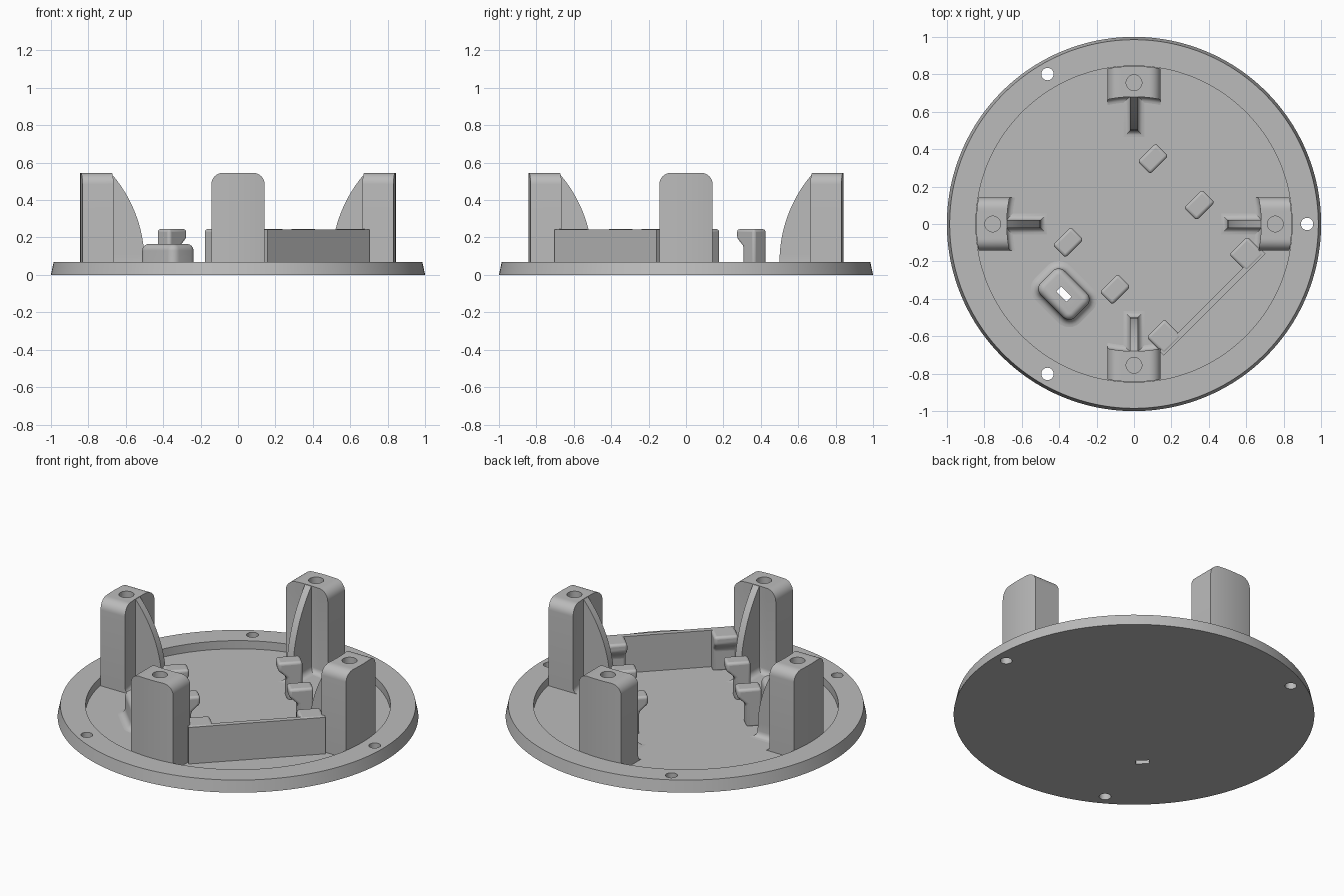
import bpy, bmesh
from math import sin, cos, pi, sqrt, radians

if "Cube" in bpy.data.objects:
    bpy.data.objects.remove(bpy.data.objects["Cube"])

FLOOR, RIM, TOP, CLIP_TOP = 0.02, 0.07, 0.545, 0.245

grey = bpy.data.materials.new("plain grey")
grey.use_nodes = True
grey.diffuse_color = (0.5, 0.5, 0.5, 1)
grey.node_tree.nodes["Principled BSDF"].inputs["Base Color"].default_value = grey.diffuse_color


def loft(name, rings, angle=0):
    """Skin a stack of equal-length rings, cap both ends, turn about z."""
    bm = bmesh.new()
    rows = [[bm.verts.new(p) for p in ring] for ring in rings]
    n = len(rows[0])
    for low, high in zip(rows, rows[1:]):
        for i in range(n):
            j = (i + 1) % n
            bm.faces.new((low[i], low[j], high[j], high[i]))
    bm.faces.new(rows[0][::-1])
    bm.faces.new(rows[-1])
    bmesh.ops.recalc_face_normals(bm, faces=bm.faces)
    mesh = bpy.data.meshes.new(name)
    bm.to_mesh(mesh)
    bm.free()
    mesh.materials.append(grey)
    ob = bpy.data.objects.new(name, mesh)
    bpy.context.collection.objects.link(ob)
    ob.rotation_euler.z = radians(angle)
    return ob


def activate(ob):
    bpy.ops.object.select_all(action='DESELECT')
    ob.select_set(True)
    bpy.context.view_layer.objects.active = ob


def smooth(ob):
    activate(ob)
    bpy.ops.object.shade_smooth_by_angle(angle=radians(32))


def cut(ob, cutter):
    bpy.context.view_layer.update()
    mod = ob.modifiers.new("cut", 'BOOLEAN')
    mod.object, mod.solver = cutter, 'EXACT'
    activate(ob)
    bpy.ops.object.modifier_apply(modifier=mod.name)
    bpy.data.objects.remove(cutter)


def bevel(ob, width):
    mod = ob.modifiers.new("rounding", 'BEVEL')
    mod.width, mod.segments = width, 4
    smooth(ob)


def circle(r, z, n=32, x=0):
    return [(x + r * cos(2 * pi * i / n), r * sin(2 * pi * i / n), z) for i in range(n)]


def rect(x0, x1, half, z):
    return [(x0, -half, z), (x1, -half, z), (x1, half, z), (x0, half, z)]


def rounded_rect(cx, a, b, r, z):
    pts = []
    for k, (sx, sy) in enumerate([(1, 1), (-1, 1), (-1, -1), (1, -1)]):
        for i in range(7):
            t = (k + i / 6) * pi / 2
            pts.append((cx + sx * (a - r) + r * cos(t), sy * (b - r) + r * sin(t), z))
    return pts


def foot(r, n=5):
    """Concave fillet: (spread, height) pairs rising from the floor."""
    return [(r * (1 - sin(t)), FLOOR + r * (1 - cos(t)))
            for t in (pi / 2 * i / n for i in range(n + 1))]


def drill(r, x, z0, z1, angle=0):
    return loft("drill", [circle(r, z0, x=x), circle(r, z1, x=x)], angle)


def slot():
    return loft("slot", [rect(0.512, 0.548, 0.038, z) for z in (-0.1, 0.3)], 225)


# Round base plate with raised rim, three screw holes and a slot
base = loft("base_plate", [circle(r, z, 160) for r, z in
                           ((1, 0), (0.985, RIM), (0.845, RIM), (0.845, FLOOR))])
for a in (0, 120, 240):
    cut(base, drill(0.033, 0.925, -0.1, 0.2, a))
cut(base, slot())
smooth(base)


# Four posts, each with an arched rib toward the centre
def post_ring(half, spread, z):
    us = [half * (i / 8 - 1) for i in range(17)]
    inner, outer = 0.68 - spread, 0.843
    return ([(sqrt(inner ** 2 - u * u), u, z) for u in us]
            + [(sqrt(outer ** 2 - u * u), u, z) for u in reversed(us)])


def rib_ring(spread, z):
    bow = 0.717
    r = 0.5 + bow - sqrt(bow ** 2 - max(0, z - RIM) ** 2)
    return rect(r - spread, 0.7, 0.021 + spread, z)


round_r = 0.06
for side, a in (("left", 0), ("back", 90), ("right", 180), ("front", 270)):
    rings = [post_ring(0.142, g, z) for g, z in foot(0.03)]
    for i in range(9):
        t = pi / 2 * i / 8
        rings.append(post_ring(0.142 - round_r * (1 - cos(t)), 0,
                               TOP - round_r * (1 - sin(t))))
    post = loft(side + "_post", rings, a)
    cut(post, drill(0.042, 0.755, 0.25, 0.7, a))
    smooth(post)
    rings = [rib_ring(g, z) for g, z in foot(0.035)]
    rings += [rib_ring(0, RIM + (TOP - 0.002 - RIM) * i / 14) for i in range(1, 15)]
    smooth(loft(side + "_rib", rings, a))


# Hooked clips: a stem with a lip reaching toward the centre
def clip(name, angle, d0, d1, t, half):
    lip = d0 + 0.05
    profile = [(d0, CLIP_TOP), (d1, CLIP_TOP), (d1, FLOOR - 0.01),
               (lip, FLOOR - 0.01), (lip, 0.15), (d0, 0.195)]
    ob = loft(name, [[(d, y, z) for d, z in profile] for y in (t - half, t + half)], angle)
    bevel(ob, 0.016)


for name, a, t in (("back_clip", 45, 0.175), ("left_clip", 45, -0.175),
                   ("right_clip", 225, -0.18), ("front_clip", 225, 0.175)):
    clip(name, a, 0.25, 0.387, t, 0.048)

# Diagonal wall with a clip at each end
loft("wall", [rect(0.577, 0.609, 0.385, z) for z in (FLOOR - 0.01, CLIP_TOP - 0.002)], -45)
for name, t in (("wall_clip_front", -0.312), ("wall_clip_left", 0.312)):
    clip(name, -45, 0.475, 0.607, t, 0.068)

# Rounded socket block with filleted foot and soft top
rings = [rounded_rect(0.53, 0.09 + g, 0.13 + g, 0.045 + g, z) for g, z in foot(0.04)]
soft, block_top = 0.035, 0.165
for i in range(7):
    t = pi / 2 * i / 6
    g = -soft * (1 - cos(t))
    rings.append(rounded_rect(0.53, 0.09 + g, 0.13 + g, 0.045 + g, block_top - soft * (1 - sin(t))))
block = loft("socket_block", rings, 225)
cut(block, slot())
smooth(block)
